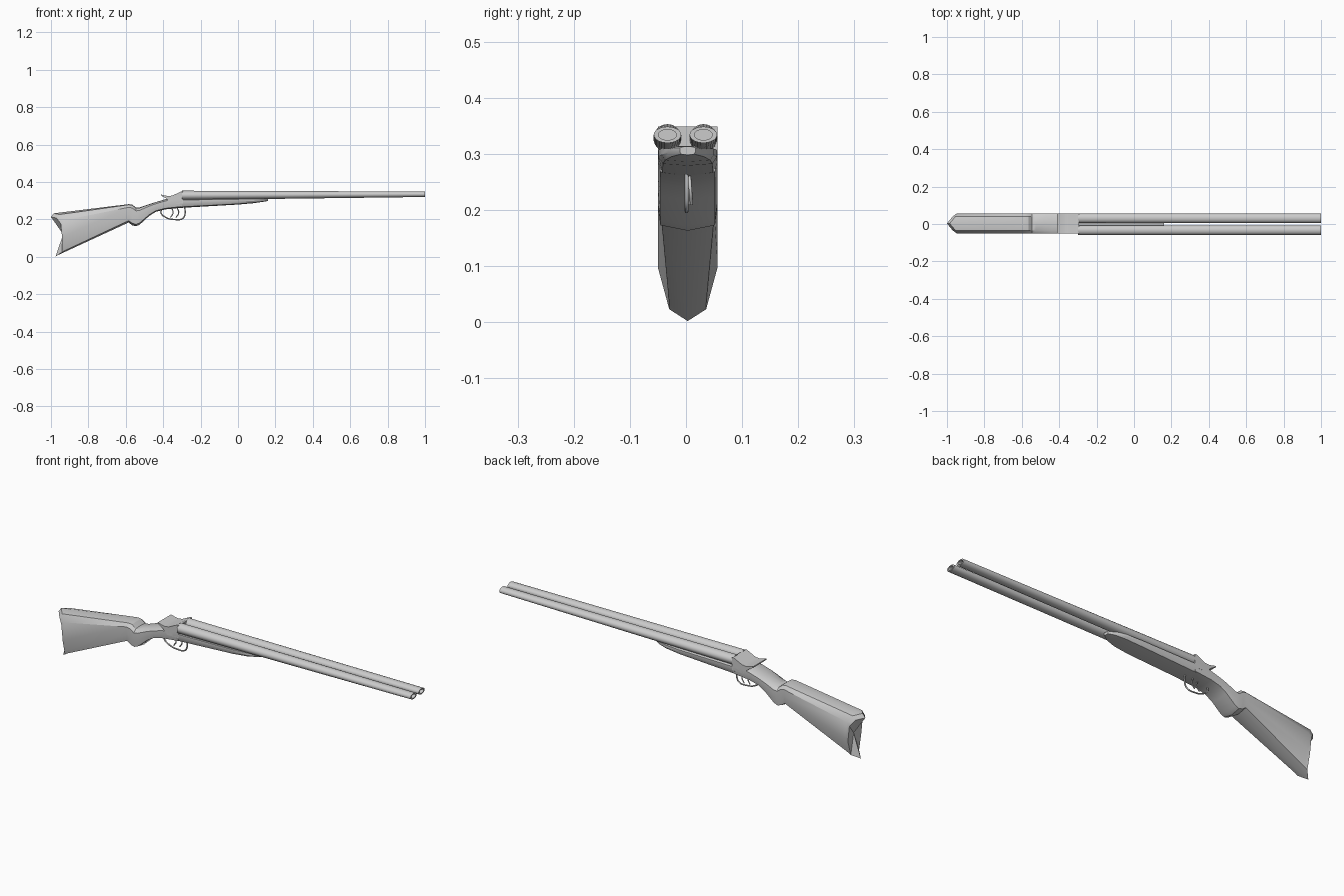
import bpy, bmesh, math
from mathutils import Vector

cube = bpy.data.objects.get("Cube")
if cube:
    bpy.data.objects.remove(cube, do_unlink=True)

grey = bpy.data.materials.new("plain_grey")
grey.use_nodes = True
grey.diffuse_color = (0.6, 0.6, 0.6, 1)
grey.node_tree.nodes["Principled BSDF"].inputs["Base Color"].default_value = (0.6, 0.6, 0.6, 1)

MID = 0.003  # sideways offset of the body


def loft(name, rings, start=None, end=None, angle=30):
    """Skin a row of closed rings; each end is a flat cap or a fan to a point."""
    bm = bmesh.new()
    rows = [[bm.verts.new(p) for p in ring] for ring in rings]
    n = len(rows[0])
    for a, b in zip(rows, rows[1:]):
        for i in range(n):
            j = (i + 1) % n
            bm.faces.new((a[i], a[j], b[j], b[i]))
    for row, tip in ((rows[0], start), (rows[-1], end)):
        if tip:
            t = bm.verts.new(tip)
            for i in range(n):
                bm.faces.new((row[i], row[(i + 1) % n], t))
        else:
            bm.faces.new(row)
    bmesh.ops.recalc_face_normals(bm, faces=bm.faces)
    mesh = bpy.data.meshes.new(name)
    bm.to_mesh(mesh)
    bm.free()
    mesh.materials.append(grey)
    obj = bpy.data.objects.new(name, mesh)
    bpy.context.collection.objects.link(obj)
    bpy.ops.object.select_all(action='DESELECT')
    obj.select_set(True)
    bpy.context.view_layer.objects.active = obj
    bpy.ops.object.shade_smooth_by_angle(angle=math.radians(angle))
    return obj


def section(x, top, bot, w, k, shift=(0,) * 6):
    """Mirrored wood section: shoulders above, narrowing by k below."""
    h = top - bot
    half = [(0, top), (0.7 * w, top - 0.03 * h), (w, top - 0.17 * h),
            (w, bot + 0.45 * h), (w * k, bot + 0.1 * h), (0, bot)]
    pts = [(x - s, y, z) for (y, z), s in zip(half, shift)]
    ring = pts + [(px, -y, z) for px, y, z in pts[-2:0:-1]]
    return [(px, y + MID, z) for px, y, z in ring]


# Stock with a hollowed butt and a grip knob
butt = (0.06, 0.03, 0.008, 0, 0.002, 0.035)
stock = [section(-0.94, 0.213, 0.002, 0.053, 0.62, butt),
         section(-0.925, 0.232, 0.010, 0.053, 0.62, butt)]
for x, top, bot, k in ((-0.585, 0.281, 0.183, 0.9), (-0.565, 0.279, 0.168, 0.92),
                       (-0.545, 0.262, 0.163, 0.92), (-0.525, 0.264, 0.172, 0.92),
                       (-0.475, 0.281, 0.218, 0.92), (-0.44, 0.292, 0.24, 0.92),
                       (-0.39, 0.307, 0.253, 0.92), (-0.3, 0.325, 0.262, 0.92)):
    stock.append(section(x, top, bot, 0.053, k))
loft("stock_and_grip", stock, start=(-0.935, MID, 0.12))

# Fore-end under the barrels
loft("fore_end", [section(x, top, bot, w, 0.85) for x, top, bot, w in (
    (-0.31, 0.312, 0.261, 0.053), (0, 0.313, 0.279, 0.052), (0.08, 0.314, 0.286, 0.047),
    (0.13, 0.314, 0.293, 0.034), (0.16, 0.313, 0.298, 0.014))])

# Breech block with a thin rear lip, a side profile swept across the width
breech = [(-0.295, 0.285), (-0.295, 0.349), (-0.305, 0.349), (-0.35, 0.327),
          (-0.375, 0.324), (-0.412, 0.333), (-0.412, 0.327), (-0.385, 0.312), (-0.36, 0.285)]
loft("breech_block", [[(x, MID + s * 0.053, z) for x, z in breech] for s in (-1, 1)])


def oval(x, y, z, ry, rz, n=28):
    return [(x, y + ry * math.cos(2 * math.pi * i / n), z + rz * math.sin(2 * math.pi * i / n))
            for i in range(n)]


# Two barrels tapering in height, with bored muzzles
for name, y in (("left_barrel", 0.031), ("right_barrel", -0.033)):
    loft(name, [oval(-0.3, y, 0.328, 0.025, 0.025), oval(1.0, y, 0.334, 0.0245, 0.0145),
                oval(1.0, y, 0.334, 0.016, 0.0095), oval(0.93, y, 0.334, 0.016, 0.0095)])


def bent_rod(name, pts, radius):
    curve = bpy.data.curves.new(name, 'CURVE')
    curve.dimensions = '3D'
    curve.bevel_depth = radius
    curve.bevel_resolution = 2
    curve.use_fill_caps = True
    spline = curve.splines.new('BEZIER')
    spline.bezier_points.add(len(pts) - 1)
    for bp, p in zip(spline.bezier_points, pts):
        bp.co = Vector(p)
        bp.handle_left_type = bp.handle_right_type = 'AUTO'
    spline.resolution_u = 6
    curve.materials.append(grey)
    bpy.context.collection.objects.link(bpy.data.objects.new(name, curve))


# Trigger guard and two triggers
bent_rod("trigger_guard", [(x, 0.001, z) for x, z in (
    (-0.41, 0.25), (-0.412, 0.235), (-0.385, 0.21), (-0.34, 0.199),
    (-0.295, 0.205), (-0.283, 0.23), (-0.285, 0.264))], 0.0035)
for name, x, y in (("rear_trigger", -0.355, 0.002), ("front_trigger", -0.325, 0.006)):
    bent_rod(name, [(x, y, 0.262), (x + 0.008, y + 0.002, 0.235), (x - 0.006, y + 0.004, 0.21)], 0.003)
